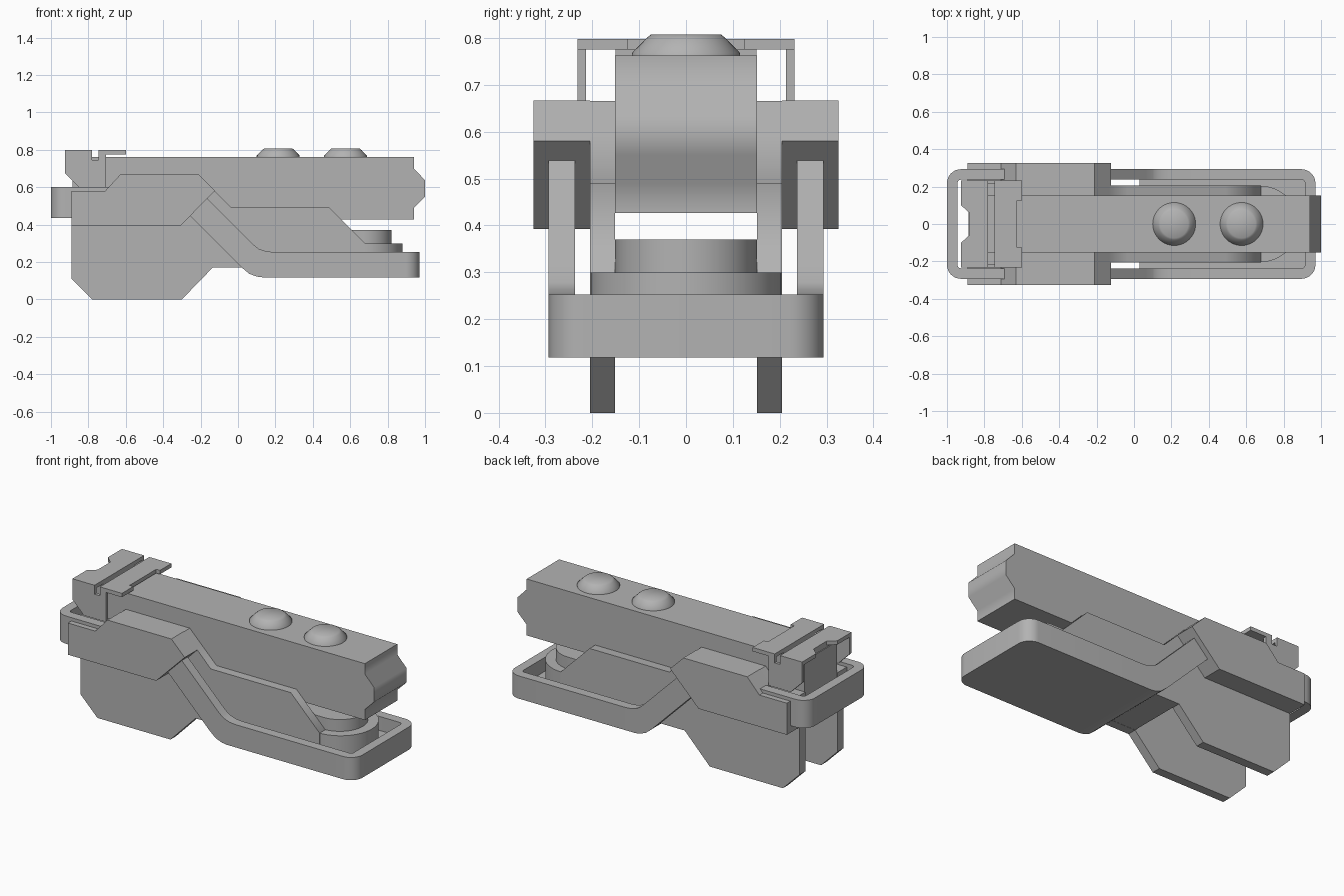
import bpy, bmesh, math

if "Cube" in bpy.data.objects:
    bpy.data.objects.remove(bpy.data.objects["Cube"])

grey = bpy.data.materials.new("dark_grey")
grey.diffuse_color = (0.45, 0.45, 0.45, 1)
grey.use_nodes = True
grey.node_tree.nodes["Principled BSDF"].inputs["Base Color"].default_value = grey.diffuse_color


def finish(name, bm, smooth=0):
    """smooth = edge angle in degrees below which shading is smooth (0 = flat)."""
    bmesh.ops.remove_doubles(bm, verts=bm.verts, dist=1e-5)
    bmesh.ops.recalc_face_normals(bm, faces=bm.faces)
    me = bpy.data.meshes.new(name)
    bm.to_mesh(me)
    bm.free()
    me.materials.append(grey)
    ob = bpy.data.objects.new(name, me)
    bpy.context.collection.objects.link(ob)
    if smooth:
        bpy.ops.object.select_all(action='DESELECT')
        ob.select_set(True)
        bpy.context.view_layer.objects.active = ob
        bpy.ops.object.shade_smooth_by_angle(angle=math.radians(smooth))
    return ob


def prism(name, pts, a, b, axis='y', both=False, smooth=0):
    """Extrude an (x,z) profile along y, or an (x,y) plan along z; both = mirrored pair."""
    bm = bmesh.new()
    for s in ((1, -1) if both else (1,)):
        def at(p, d):
            return (p[0], d * s, p[1]) if axis == 'y' else (p[0], p[1], d)
        lo = [bm.verts.new(at(p, a)) for p in pts]
        hi = [bm.verts.new(at(p, b)) for p in pts]
        bm.faces.new(lo)
        bm.faces.new(hi)
        n = len(pts)
        for i in range(n):
            j = (i + 1) % n
            bm.faces.new((lo[i], lo[j], hi[j], hi[i]))
    return finish(name, bm, smooth)


def lerp(table, x):
    for (x0, z0), (x1, z1) in zip(table, table[1:]):
        if x0 <= x <= x1:
            return z0 + (z1 - z0) * (x - x0) / (x1 - x0)
    return table[-1][1]


def round_end(x0, cx, r, seg=24):
    arc = [(cx + r * math.sin(t), -r * math.cos(t))
           for t in (math.pi * i / seg for i in range(seg + 1))]
    return [(x0, -r)] + arc + [(x0, r)]


# Main beam with softly shaded nose
prism("main_beam", [(-0.885, 0.427), (0.94, 0.427), (0.94, 0.49), (1.0, 0.55),
                    (1.0, 0.637), (0.94, 0.70), (0.94, 0.762), (-0.885, 0.762)],
      -0.152, 0.152, smooth=60)

# Buttons on top of the beam
for k, cx in enumerate((0.215, 0.575)):
    prof = [(0.115, 0.755), (0.115, 0.768), (0.085, 0.799), (0.075, 0.807)]
    bm = bmesh.new()
    n = 40
    rings = [[bm.verts.new((cx + r * math.cos(2 * math.pi * i / n),
                            r * math.sin(2 * math.pi * i / n), z)) for i in range(n)]
             for r, z in prof]
    for lo, hi in zip(rings, rings[1:]):
        for i in range(n):
            j = (i + 1) % n
            bm.faces.new((lo[i], lo[j], hi[j], hi[i]))
    bm.faces.new(rings[0])
    bm.faces.new(rings[-1])
    finish(f"button_{k + 1}", bm, 60)

# Inner side plates: rear part with feet, front part as a softly shaded rail
prism("foot_plate", [(-0.89, 0.11), (-0.78, 0), (-0.30, 0), (-0.135, 0.17), (-0.135, 0.59),
                     (-0.21, 0.665), (-0.63, 0.665), (-0.71, 0.58), (-0.89, 0.58)],
      0.152, 0.205, both=True)
prism("front_rail", [(-0.135, 0.17), (0.68, 0.17), (0.68, 0.30), (0.49, 0.49),
                     (-0.035, 0.49), (-0.135, 0.59)], 0.152, 0.205, both=True, smooth=60)

# Outer side covers
prism("side_cover", [(-0.89, 0.392), (-0.31, 0.392), (-0.123, 0.58), (-0.21, 0.667),
                     (-0.63, 0.667), (-0.71, 0.58), (-0.89, 0.58)], 0.205, 0.325, both=True)

# Stepped round base under the beam
prism("base_lower", round_end(-0.135, 0.675, 0.2045), 0.171, 0.30, 'z', smooth=35)
prism("base_upper", round_end(0.0, 0.67, 0.151), 0.29, 0.37, 'z', smooth=35)

# Cranked frame: rounded rectangle in plan, bent in side view
top = [(-1, 0.60), (-0.225, 0.60), (0.08, 0.295), (0.11, 0.271), (0.15, 0.257),
       (0.19, 0.253), (0.97, 0.253)]
bot = [(-1, 0.435), (-0.30, 0.435), (-0.27, 0.46), (0.02, 0.17), (0.06, 0.137),
       (0.10, 0.122), (0.13, 0.118), (0.97, 0.118)]
X0, X1, Y, R, T = -1.0, 0.97, 0.293, 0.075, 0.056
mids = sorted({p[0] for p in top + bot if X0 + R < p[0] < X1 - R})
path = []


def corner(cx, cy, a0):
    for i in range(9):
        a = a0 + math.pi / 2 * i / 8
        c, s = math.cos(a), math.sin(a)
        path.append(((cx + R * c, cy + R * s), (cx + (R - T) * c, cy + (R - T) * s)))


path += [((x, -Y), (x, T - Y)) for x in mids]
corner(X1 - R, R - Y, -math.pi / 2)
corner(X1 - R, Y - R, 0)
path += [((x, Y), (x, Y - T)) for x in reversed(mids)]
corner(X0 + R, Y - R, math.pi / 2)
corner(X0 + R, R - Y, math.pi)
bm = bmesh.new()
loops = []
for o, i in path:
    loops.append([bm.verts.new((p[0], p[1], lerp(t, p[0])))
                  for p, t in ((o, bot), (o, top), (i, top), (i, bot))])
for k, p in enumerate(loops):
    q = loops[(k + 1) % len(loops)]
    for e in range(4):
        f = (e + 1) % 4
        bm.faces.new((p[e], q[e], q[f], p[f]))
finish("cranked_frame", bm, 35)

# Tray floor inside the frame
prism("tray_floor", [(0.03, 0.162), (0.06, 0.137), (0.10, 0.122), (0.13, 0.118),
                     (0.914, 0.118), (0.914, 0.17), (0.03, 0.17)], -0.237, 0.237)

# Rear clip: thin side walls and two top plates with a groove between
prism("clip_wall", [(-0.85, 0.60), (-0.705, 0.60), (-0.705, 0.785), (-0.745, 0.785),
                    (-0.745, 0.745), (-0.78, 0.745), (-0.78, 0.785), (-0.925, 0.785),
                    (-0.925, 0.675)], 0.213, 0.232, both=True)
prism("clip_rear_plate", [(-0.78, -0.232), (-0.78, 0.232), (-0.925, 0.232), (-0.925, 0.1),
                          (-0.88, 0.06), (-0.88, -0.06), (-0.925, -0.1), (-0.925, -0.232)],
      0.775, 0.798, 'z')
prism("clip_front_plate", [(-0.745, -0.232), (-0.6, -0.232), (-0.6, -0.125), (-0.625, -0.125),
                           (-0.625, 0.125), (-0.6, 0.125), (-0.6, 0.232), (-0.745, 0.232)],
      0.775, 0.798, 'z')
prism("clip_core_rear", [(-0.88, 0.75), (-0.78, 0.75), (-0.78, 0.78), (-0.88, 0.78)], -0.15, 0.15)
prism("clip_core_front", [(-0.745, 0.75), (-0.705, 0.75), (-0.705, 0.78), (-0.745, 0.78)],
      -0.15, 0.15)
